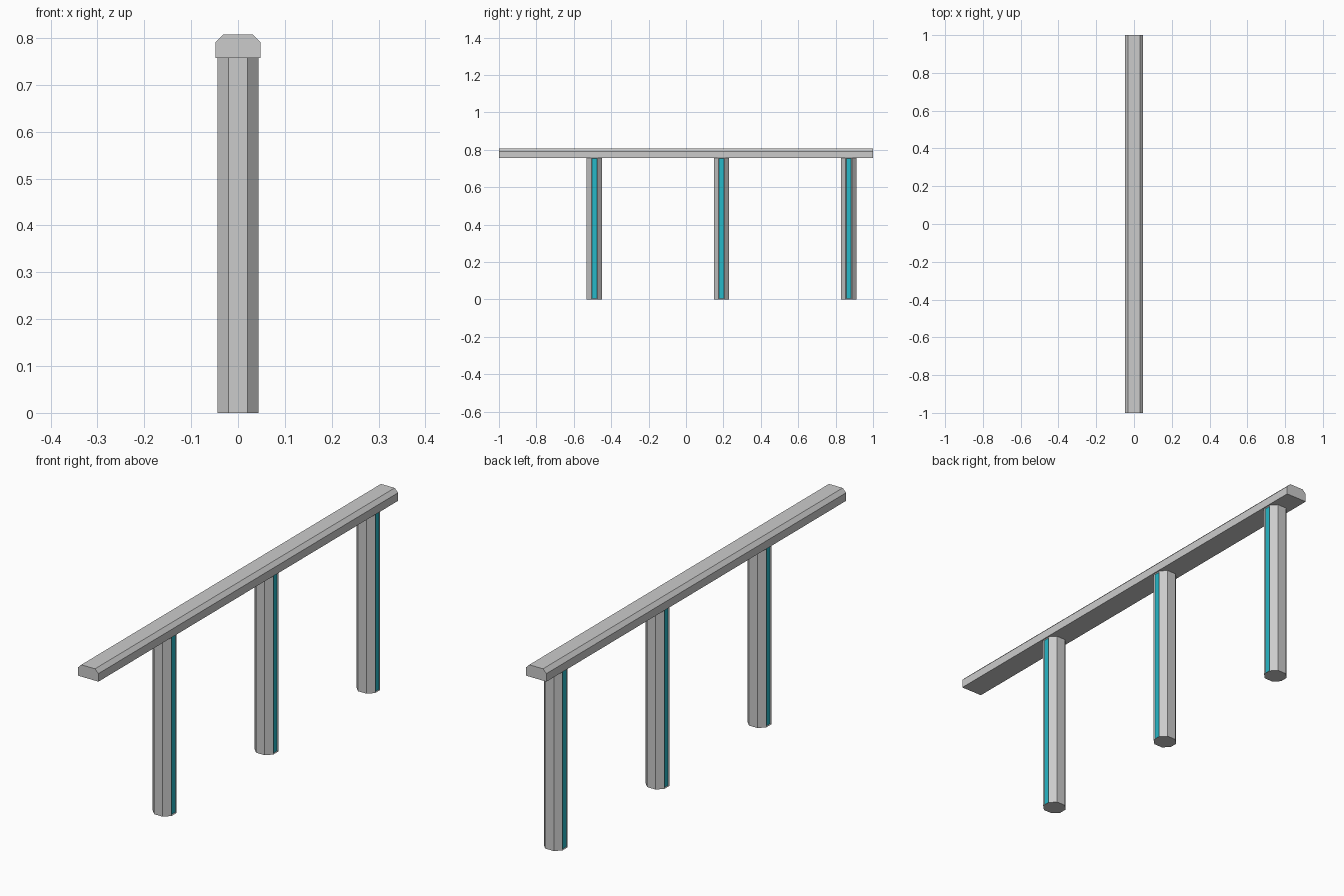
import bpy, bmesh

if "Cube" in bpy.data.objects:
    bpy.data.objects.remove(bpy.data.objects["Cube"])

teal = bpy.data.materials.new("teal_strip")
teal.diffuse_color = (0.02, 0.48, 0.58, 1)
teal.use_nodes = True
teal.node_tree.nodes["Principled BSDF"].inputs["Base Color"].default_value = teal.diffuse_color
grey = bpy.data.materials.new("grey")
grey.diffuse_color = (0.8, 0.8, 0.8, 1)
grey.use_nodes = True
grey.node_tree.nodes["Principled BSDF"].inputs["Base Color"].default_value = grey.diffuse_color


def extrude_profile(name, points, offset, detail=None):
    """Extrude a closed 3D profile along offset into a solid."""
    bm = bmesh.new()
    face = bm.faces.new([bm.verts.new(p) for p in points])
    out = bmesh.ops.extrude_face_region(bm, geom=[face], use_keep_orig=True)
    verts = [g for g in out["geom"] if isinstance(g, bmesh.types.BMVert)]
    bmesh.ops.translate(bm, verts=verts, vec=offset)
    bmesh.ops.recalc_face_normals(bm, faces=bm.faces)
    if detail:
        detail(bm)
    mesh = bpy.data.meshes.new(name)
    bm.to_mesh(mesh)
    bm.free()
    obj = bpy.data.objects.new(name, mesh)
    bpy.context.collection.objects.link(obj)
    return obj


def inset_strips(bm):
    """Shallow coloured strip on the two side faces of a post."""
    bm.normal_update()
    sides = [f for f in bm.faces if abs(f.normal.x) > 0.99]
    bmesh.ops.inset_individual(bm, faces=sides, thickness=0.005, depth=-0.003)
    for f in sides:
        f.material_index = 1


# Top rail: chamfered bar running along y
rail = [(-0.048, 0.757), (0.048, 0.757), (0.048, 0.791),
        (0.032, 0.807), (-0.032, 0.807), (-0.048, 0.791)]
extrude_profile("top_rail", [(x, -1, z) for x, z in rail], (0, 2, 0))

# Three eight-sided posts
octagon = [(0.044, -0.0165), (0.044, 0.0165), (0.02, 0.041), (-0.02, 0.041),
           (-0.044, 0.0165), (-0.044, -0.0165), (-0.02, -0.041), (0.02, -0.041)]
for i, yc in enumerate((-0.49, 0.19, 0.87)):
    post = extrude_profile(f"post_{i + 1}", [(x, yc + y, 0) for x, y in octagon],
                           (0, 0, 0.757), inset_strips)
    post.data.materials.append(grey)
    post.data.materials.append(teal)
